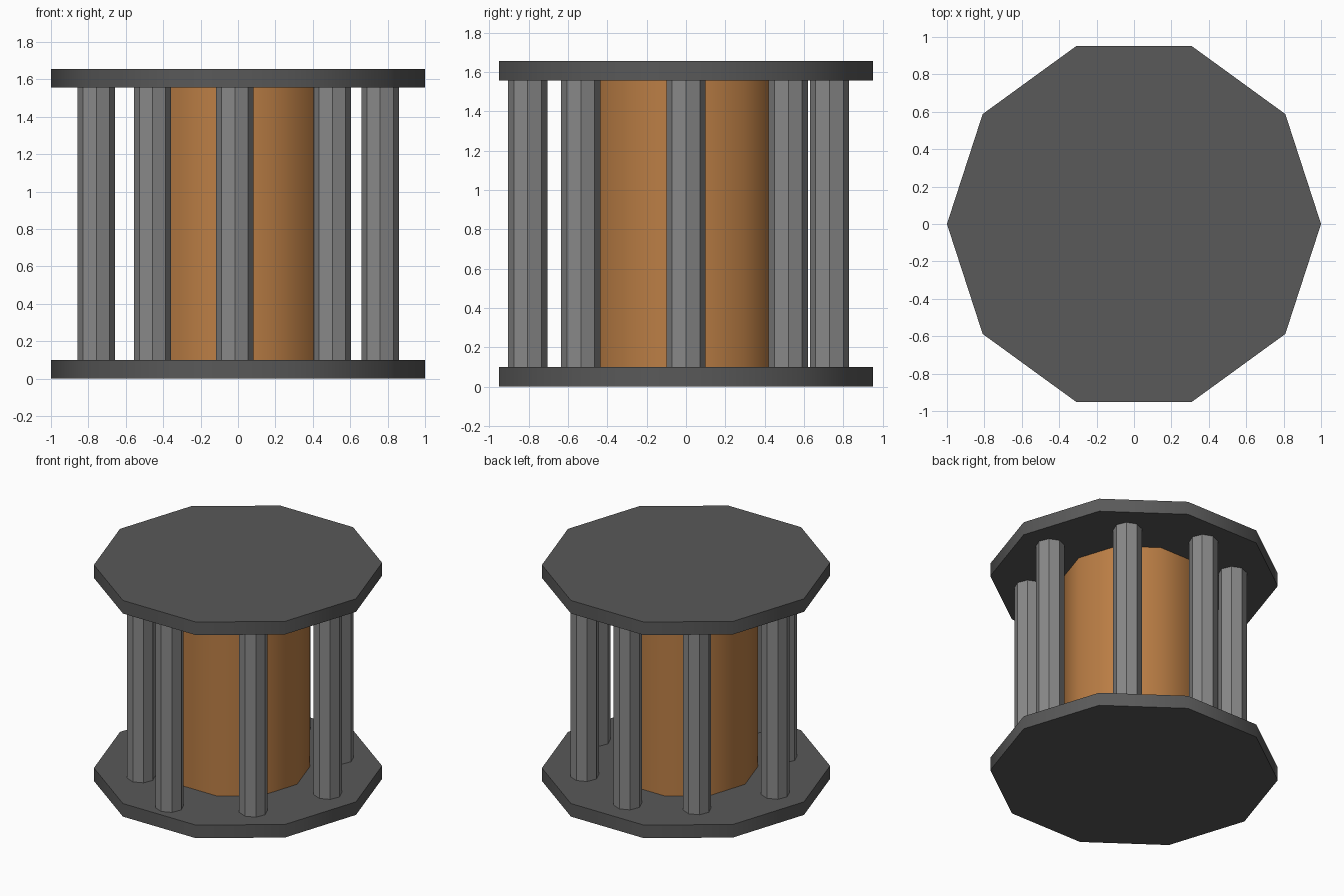
import bpy
from math import radians, pi

if "Cube" in bpy.data.objects:
    bpy.data.objects.remove(bpy.data.objects["Cube"])

PLATE_T = 0.1
TOP_Z = 1.555          # underside of the upper plate


def material(name, rgb):
    m = bpy.data.materials.new(name)
    m.diffuse_color = (*rgb, 1)
    m.use_nodes = True
    m.node_tree.nodes["Principled BSDF"].inputs["Base Color"].default_value = m.diffuse_color
    return m


def prism(name, sides, radius, z0, z1, mat, x=0, y=0, turn=0, smooth=True):
    """Upright prism with one corner pointing along +x (plus the given turn)."""
    bpy.ops.mesh.primitive_cylinder_add(
        vertices=sides, radius=radius, depth=z1 - z0,
        location=(x, y, (z0 + z1) / 2), rotation=(0, 0, pi / 2 + turn))
    ob = bpy.context.object
    ob.name = name
    ob.data.materials.append(mat)
    bpy.ops.object.transform_apply(location=False, rotation=True, scale=False)
    if smooth:
        bpy.ops.object.shade_smooth_by_angle(angle=radians(40))
    return ob


dark = material("dark_grey", (0.1, 0.1, 0.1))
grey = material("mid_grey", (0.25, 0.25, 0.25))
copper = material("copper", (0.5, 0.21, 0.06))

# Ten-sided end plates
prism("bottom_plate", 10, 1.0, 0, PLATE_T, dark)
prism("top_plate", 10, 1.0, TOP_Z, TOP_Z + PLATE_T, dark)

# Ten-sided central core
prism("core", 10, 0.5, PLATE_T, TOP_Z, copper)

# Ring of eight octagonal pillars, slightly unevenly placed
pillars = {
    "front": (-0.017, -0.805), "front_right": (0.505, -0.535),
    "right": (0.76, 0.0), "back_right": (0.495, 0.52),
    "back": (-0.017, 0.73), "back_left": (-0.457, 0.52),
    "left": (-0.757, 0.0), "front_left": (-0.457, -0.52),
}
for side, (x, y) in pillars.items():
    prism(side + "_pillar", 8, 0.1, PLATE_T, TOP_Z, grey, x, y, smooth=False)
